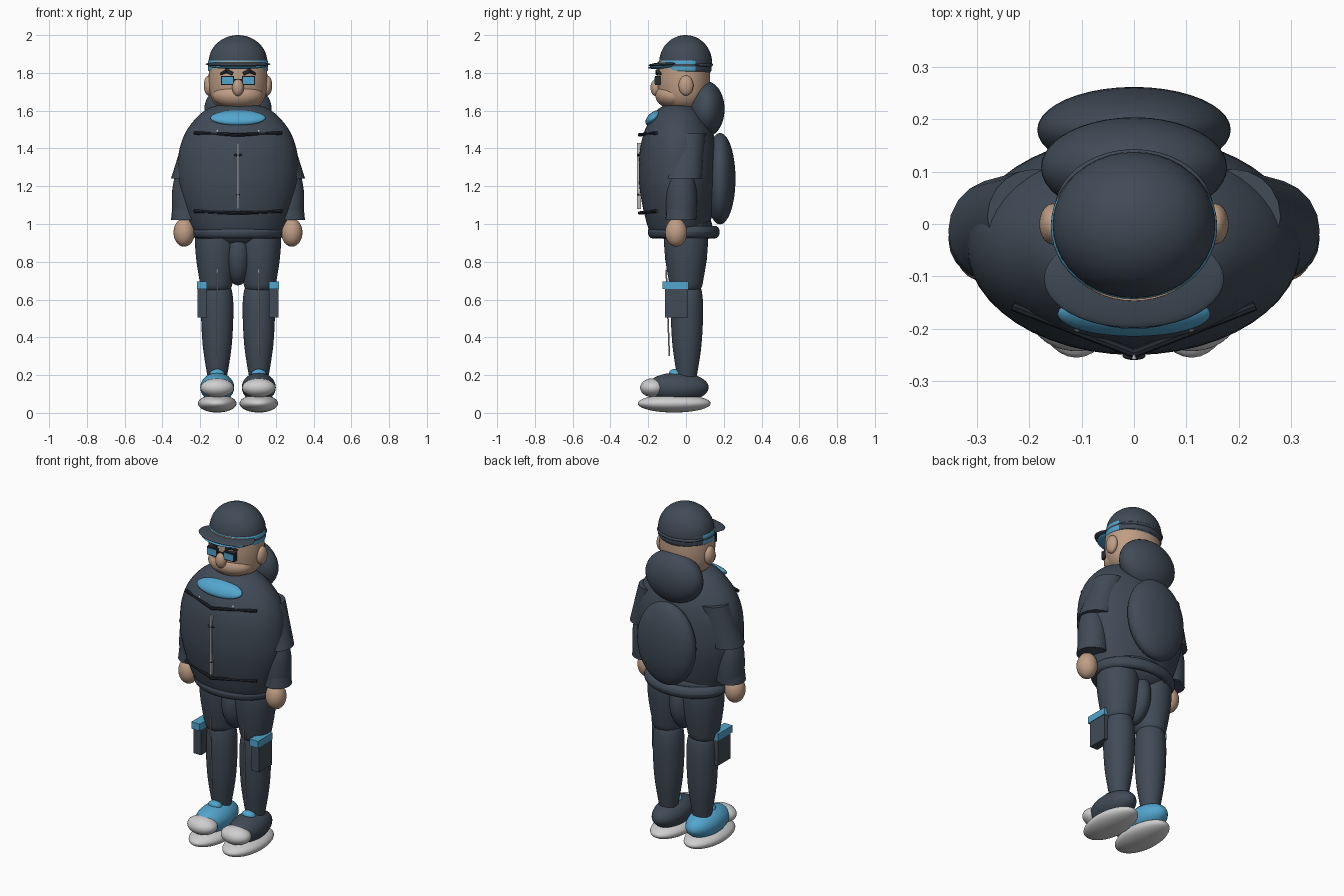
import bpy, bmesh, math
from mathutils import Vector, Matrix

if "Cube" in bpy.data.objects:
    bpy.data.objects.remove(bpy.data.objects["Cube"])


def material(name, rgb):
    m = bpy.data.materials.new(name)
    m.diffuse_color = (*rgb, 1)
    m.use_nodes = True
    m.node_tree.nodes["Principled BSDF"].inputs["Base Color"].default_value = m.diffuse_color
    return m


SLATE = material("slate cloth", (0.052, 0.070, 0.095))
BLUE = material("sky blue", (0.085, 0.38, 0.62))
SKIN = material("skin", (0.52, 0.34, 0.235))
PALE = material("pale rubber", (0.62, 0.62, 0.63))
BLACK = material("black trim", (0.018, 0.021, 0.028))
SILVER = material("silver", (0.50, 0.50, 0.51))


def finish(name, bm, mats, angle=40):
    bmesh.ops.recalc_face_normals(bm, faces=bm.faces[:])
    me = bpy.data.meshes.new(name)
    bm.to_mesh(me)
    bm.free()
    ob = bpy.data.objects.new(name, me)
    bpy.context.collection.objects.link(ob)
    for m in mats if isinstance(mats, list) else [mats]:
        me.materials.append(m)
    bpy.context.view_layer.objects.active = ob
    for o in bpy.context.selected_objects:
        o.select_set(False)
    ob.select_set(True)
    bpy.ops.object.shade_smooth_by_angle(angle=math.radians(angle))
    return ob


def ball(name, loc, size, mat, tilt=0):
    bm = bmesh.new()
    bmesh.ops.create_uvsphere(bm, u_segments=40, v_segments=24, radius=1)
    bm.transform(Matrix.Translation(loc) @ Matrix.Rotation(math.radians(tilt), 4, 'X')
                 @ Matrix.Diagonal((*size, 1)))
    return finish(name, bm, mat)


def box(name, lo, hi, mat):
    bm = bmesh.new()
    bmesh.ops.create_cube(bm, size=1)
    lo, hi = Vector(lo), Vector(hi)
    bm.transform(Matrix.Translation((lo + hi) / 2) @ Matrix.Diagonal((*(hi - lo), 1)))
    return finish(name, bm, mat)


def tube(name, a, b, r1, r2, mat, sides=12, level=False):
    """Cone frustum from a to b; level keeps the end rims horizontal."""
    bm = bmesh.new()
    a, b = Vector(a), Vector(b)
    d = b - a
    bmesh.ops.create_cone(bm, cap_ends=True, segments=sides, radius1=r1, radius2=r2, depth=1)
    if level:
        for v in bm.verts:
            t = v.co.z + 0.5
            v.co = Vector((v.co.x, v.co.y, 0)) + a + d * t
    else:
        rot = d.to_track_quat('Z', 'Y').to_matrix().to_4x4()
        bm.transform(Matrix.Translation((a + b) / 2) @ rot @ Matrix.Diagonal((1, 1, d.length, 1)))
    return finish(name, bm, mat, 30)


def lathe(name, profile, loc, sx, sy, mats, rule=None, steps=4, seg=48):
    """Turn a smoothed (radius, z) profile into an oval body."""
    p = [profile[0]] + profile + [profile[-1]]
    pts = []
    for i in range(1, len(p) - 2):
        for k in range(steps):
            t = k / steps
            pts.append([0.5 * (2 * p1 + (p2 - p0) * t + (2 * p0 - 5 * p1 + 4 * p2 - p3) * t * t
                               + (3 * p1 - p0 - 3 * p2 + p3) * t ** 3)
                        for p0, p1, p2, p3 in zip(p[i - 1], p[i], p[i + 1], p[i + 2])])
    pts.append(profile[-1])
    bm = bmesh.new()
    rings = [[bm.verts.new((loc[0] + r * sx * math.cos(2 * math.pi * j / seg),
                            loc[1] + r * sy * math.sin(2 * math.pi * j / seg), z))
              for j in range(seg)] for r, z in pts]
    for u, v in zip(rings, rings[1:]):
        for j in range(seg):
            bm.faces.new((u[j], u[(j + 1) % seg], v[(j + 1) % seg], v[j]))
    bm.faces.new(rings[0][::-1])
    bm.faces.new(rings[-1])
    if rule:
        for f in bm.faces:
            f.material_index = rule(f.calc_center_median())
    return finish(name, bm, mats)


# Legs, shoes, arms and paired face parts
for s, side in ((-1, "right"), (1, "left")):
    ball(f"{side}_sole", (s * .11, -.0625, .05), (.102, .193, .048), PALE)
    ball(f"{side}_shoe_upper", (s * .11, -.045, .135), (.09, .165, .078), BLUE if s < 0 else SLATE)
    ball(f"{side}_toe_cap", (s * .11, -.175, .133), (.088, .068, .05), PALE)
    ball(f"{side}_shoe_tongue", (s * .11, -.055, .205), (.04, .035, .026), BLUE, -20)
    lathe(f"{side}_shin", [(.045, .16), (.06, .24), (.077, .36), (.085, .5), (.084, .6),
                           (.07, .67), (.03, .70)], (s * .11, .005), 1, 1.0, SLATE)
    lathe(f"{side}_thigh", [(.03, .64), (.075, .655), (.092, .72), (.108, .83), (.112, .92),
                            (.1, 1.0)], (s * .115, 0), 1, 1.03, SLATE)
    tube(f"{side}_trouser_piping", (s * .11, -.088, .30), (s * .11, -.105, .76), .004, .004, SILVER, 8)
    x0, x1 = sorted((s * .165, s * .215))
    box(f"{side}_cargo_pocket", (x0, -.11, .505), (x1, .01, .66), SLATE)
    x0, x1 = sorted((s * .163, s * .218))
    box(f"{side}_pocket_flap", (x0, -.125, .655), (x1, .012, .695), BLUE)

    tube(f"{side}_upper_sleeve", (s * .255, -.013, 1.24), (s * .19, .015, 1.478), .1, .09,
         SLATE, 20, True)
    lathe(f"{side}_forearm_sleeve", [(.078, 1.025), (.082, 1.1), (.08, 1.18), (.068, 1.25)],
          (s * .268, -.024), 1, 1, SLATE)
    tube(f"{side}_cuff", (s * .275, -.028, 1.02), (s * .262, -.024, 1.2), .08, .074, SLATE, 20, True)
    ball(f"{side}_hand", (s * .285, -.052, .955), (.056, .058, .075), SKIN)

    ball(f"{side}_ear", (s * .155, 0, 1.733), (.026, .039, .053), SKIN)
    xa, xb = sorted((s * .022, s * .089))
    box(f"{side}_glasses_frame", (xa, -.165, 1.736), (xb, -.135, 1.784), BLACK)
    xa, xb = sorted((s * .027, s * .084))
    box(f"{side}_lens", (xa, -.168, 1.742), (xb, -.164, 1.778), BLUE)
    tube(f"{side}_brow_inner", (s * .028, -.153, 1.795), (s * .06, -.152, 1.81), .009, .01, BLACK)
    tube(f"{side}_brow_outer", (s * .06, -.152, 1.81), (s * .092, -.135, 1.795), .01, .006, BLACK)

    # Jacket seams meeting in a V at the front, with rivets
    for z, part in ((1.472, "chest"), (1.058, "hem")):
        tube(f"{side}_{part}_seam", (0, -.247, z), (s * .232, -.157, z + .01), .009, .009, BLACK, 8)
    ball(f"{side}_rivet", (s * .108, -.198, 1.49), (.008, .008, .01), SILVER)

# Pelvis and crotch
ball("pelvis", (0, 0, .98), (.215, .14, .11), SLATE)
ball("crotch", (0, 0, .84), (.075, .112, .165), SLATE)

# Jacket body
lathe("jacket_body", [(.70, .95), (.78, .99), (.9, 1.09), (.985, 1.2), (1, 1.3), (.965, 1.40),
                      (.86, 1.49), (.68, 1.565), (.5, 1.61), (.3, 1.63), (.05, 1.635)],
      (0, -.04), .32, .21, SLATE)

# Jacket hem as an oval ring
ring = [(.19 + .06 + .032 * math.cos(a) - .032, .957 + .033 * math.sin(a))
        for a in [i * math.pi / 8 for i in range(17)]]
lathe("jacket_hem", ring, (0, -.012), 1, .76, SLATE, steps=1)

# Zip with pull tabs
box("zip", (-.004, -.259, 1.08), (.004, -.238, 1.43), SILVER)
ball("zip_pull", (0, -.252, 1.365), (.022, .008, .007), BLACK)
ball("zip_stop", (0, -.252, 1.155), (.008, .008, .006), BLACK)

# Neckerchief, hood and backpack
ball("neckerchief", (0, -.172, 1.562), (.146, .052, .028), BLUE, 42)
ball("hood", (0, .108, 1.608), (.178, .096, .147), SLATE)
ball("backpack", (0, .18, 1.24), (.185, .082, .242), SLATE)

# Head
lathe("head", [(.05, 1.605), (.11, 1.625), (.143, 1.67), (.154, 1.73), (.155, 1.79), (.15, 1.86)],
      (0, -.012), 1, .9, SKIN)
ball("jaw", (0, -.062, 1.68), (.135, .1, .072), SKIN)
ball("nose", (0, -.158, 1.722), (.031, .03, .045), SKIN)
box("glasses_bridge", (-.026, -.162, 1.757), (.026, -.145, 1.767), BLACK)

# Cap: crown, two-colour band, brim and blue underside
ball("cap_crown", (0, -.002, 1.855), (.156, .14, .145), SLATE)
lathe("cap_band", [(.153, 1.808), (.158, 1.815), (.159, 1.84), (.158, 1.862), (.15, 1.868)],
      (0, -.004), 1, .88, [BLUE, SLATE],
      lambda c: 1 if c.y > .055 or 1.836 < c.z < 1.846 else 0)
ball("cap_back_rim", (0, .025, 1.842), (.152, .118, .026), SLATE)
ball("cap_brim", (0, -.105, 1.846), (.172, .094, .013), SLATE, 4)
ball("cap_brim_lining", (0, -.107, 1.834), (.15, .094, .012), BLUE, 4)
